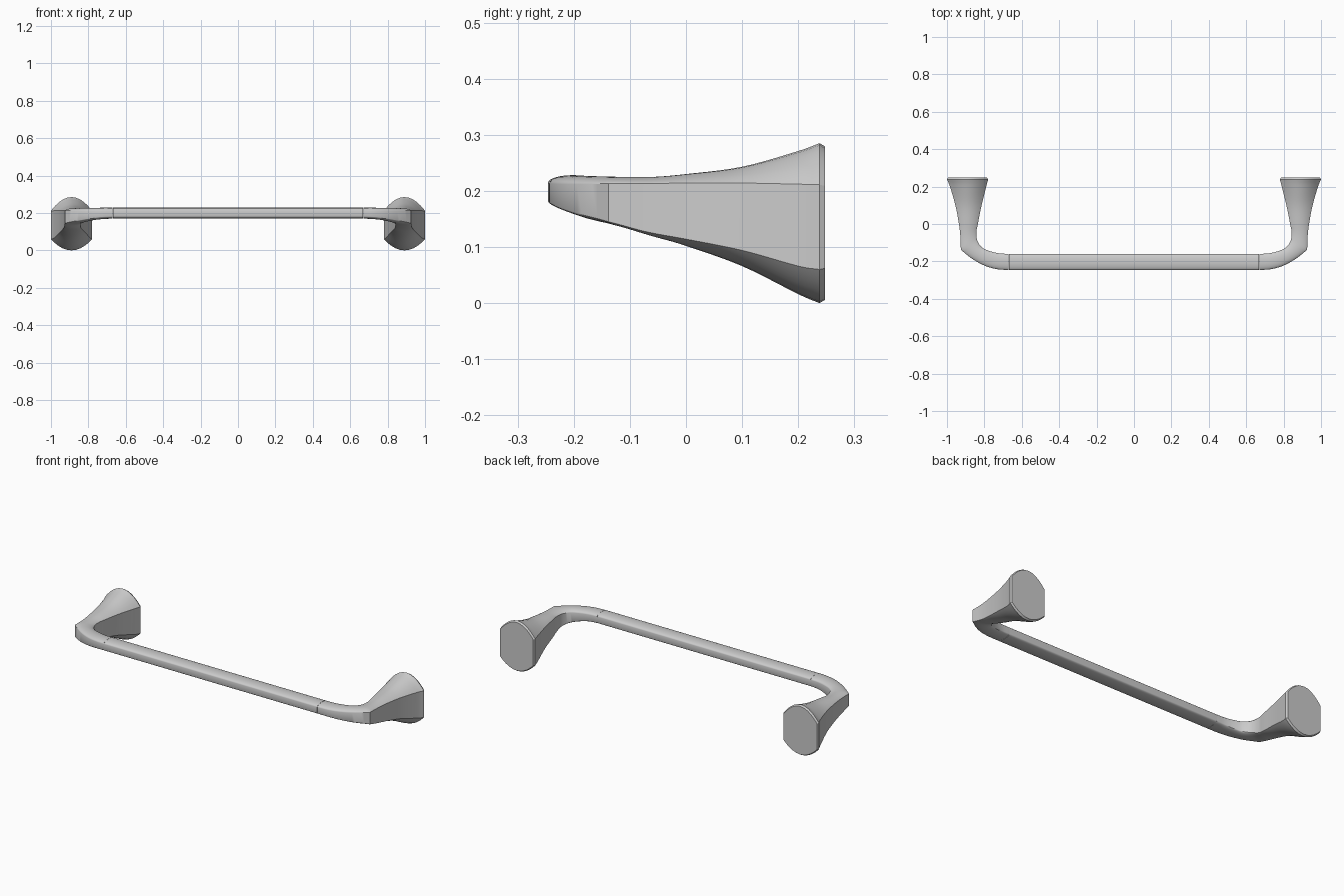
import bpy, bmesh, math
from mathutils import Vector

if "Cube" in bpy.data.objects:
    bpy.data.objects.remove(bpy.data.objects["Cube"])

# Stations from wall plate to bar:
# outer x, outer y, inner x, inner y, bottom z, lower side z, upper side z, top z, arc power
STATIONS = [
    (.995, .248, .785, .248, .006, .062, .209, .279, 2.0),
    (1.00, .238, .780, .238, .000, .060, .211, .285, 2.0),
    (.984, .200, .790, .200, .016, .066, .212, .271, 2.0),
    (.955, .100, .815, .100, .066, .094, .214, .243, 2.0),
    (.936, .000, .835, .000, .102, .114, .214, .230, 1.8),
    (.928, -.070, .843, -.045, .119, .127, .213, .225, 1.6),
    (.926, -.138, .838, -.088, .137, .145, .213, .225, 1.4),
    (.865, -.186, .812, -.126, .148, .158, .212, .226, 1.2),
    (.800, -.222, .768, -.146, .160, .170, .212, .227, 1.0),
    (.735, -.241, .720, -.157, .167, .179, .213, .228, 1.0),
    (.670, -.246, .670, -.160, .170, .182, .214, .228, 1.0),
]
CORNER = 6   # station of the crisp outer elbow
STEPS = 5
ARC = 14


def catmull(vals, i, t, lo, hi):
    a, b = vals[i], vals[i + 1]
    p = vals[i - 1] if i > lo else 2 * a - b
    n = vals[i + 2] if i + 2 <= hi else 2 * b - a
    return 0.5 * (2 * a + (b - p) * t + (2 * p - 5 * a + 4 * b - n) * t * t
                  + (3 * a - p - 3 * b + n) * t ** 3)


def dense_stations():
    cols = list(zip(*STATIONS))
    last = len(STATIONS) - 1
    out = [STATIONS[0]]
    for i in range(1, last):
        for s in range(STEPS):
            row = []
            for c, vals in enumerate(cols):
                lo, hi = 1, last
                if c < 2:   # outer edge breaks at the elbow
                    lo, hi = (1, CORNER) if i < CORNER else (CORNER, last)
                row.append(catmull(vals, i, s / STEPS, lo, hi))
            out.append(row)
    out.append(STATIONS[-1])
    return out


def section(st):
    """Barrel outline: two flat sides joined by arcs above and below."""
    ox, oy, ix, iy, zb, zlo, zhi, zt, k = st
    pts = []
    for base, peak, sign in ((zhi, zt, 1), (zlo, zb, -1)):
        for j in range(ARC + 1):
            a = math.pi * j / ARC
            u = 0.5 + 0.5 * math.cos(a) * sign
            h = max(math.sin(a), 0.0) ** k
            pts.append(Vector((ix + (ox - ix) * u, iy + (oy - iy) * u,
                               base + (peak - base) * h)))
    return pts


def loft(name, rings):
    bm = bmesh.new()
    vs = [[bm.verts.new(p) for p in r] for r in rings]
    n = len(vs[0])
    for a, b in zip(vs, vs[1:]):
        for j in range(n):
            bm.faces.new((a[j], a[(j + 1) % n], b[(j + 1) % n], b[j]))
    bm.faces.new(vs[0])
    bm.faces.new(vs[-1])
    bmesh.ops.recalc_face_normals(bm, faces=bm.faces)
    me = bpy.data.meshes.new(name)
    bm.to_mesh(me)
    bm.free()
    ob = bpy.data.objects.new(name, me)
    bpy.context.collection.objects.link(ob)
    bpy.ops.object.select_all(action='DESELECT')
    ob.select_set(True)
    bpy.context.view_layer.objects.active = ob
    bpy.ops.object.shade_smooth_by_angle(angle=math.radians(30))
    return ob


# Flared wall posts with curved elbows, mirrored left and right
posts = loft("wall_posts", [section(s) for s in dense_stations()])
posts.modifiers.new("Mirror", 'MIRROR').use_axis[0] = True

# Straight rail between the posts
end = section(STATIONS[-1])
loft("rail", [[Vector((x, p.y, p.z)) for p in end] for x in (-.669, .669)])
